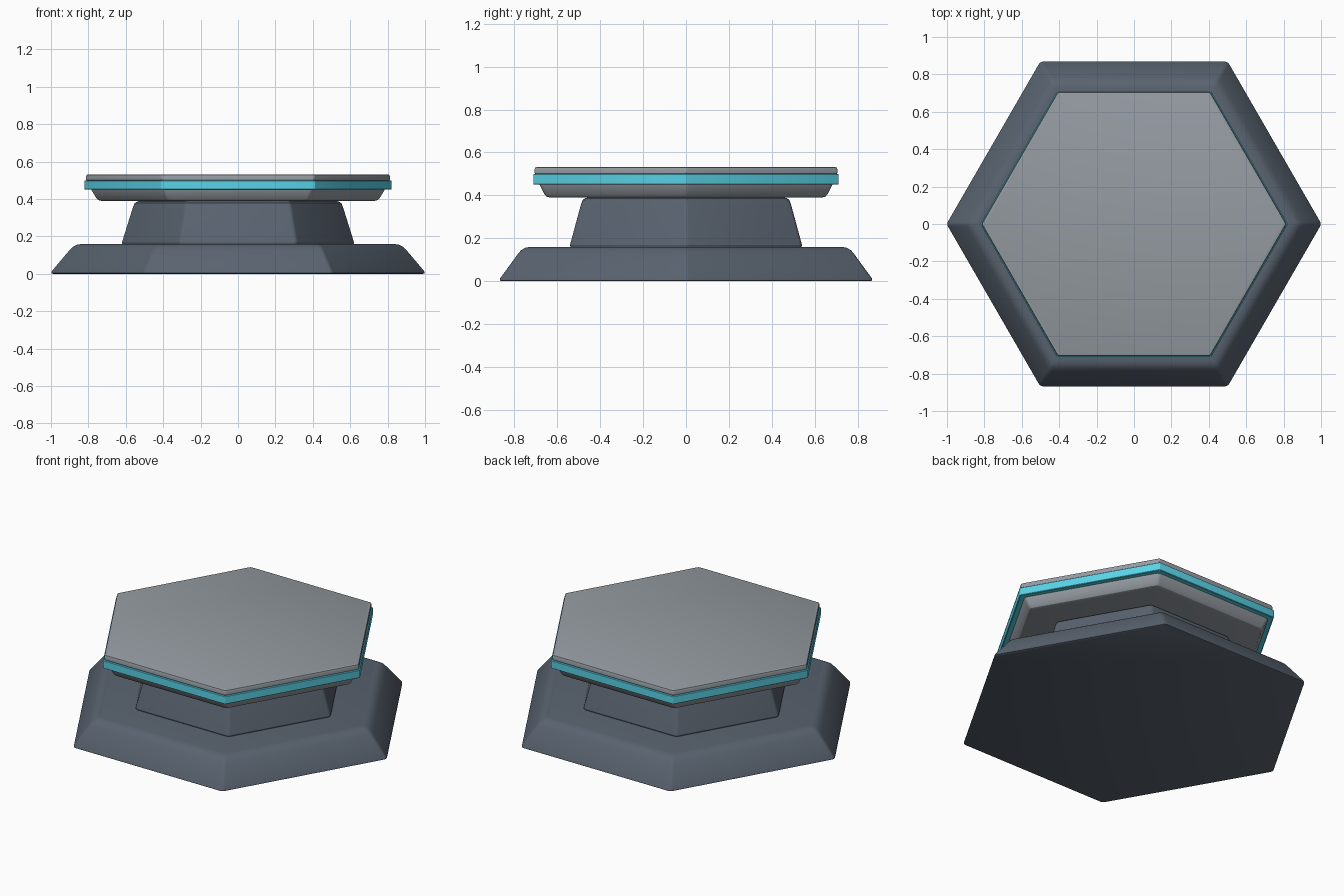
import bpy, bmesh
from math import cos, sin, radians

if "Cube" in bpy.data.objects:
    bpy.data.objects.remove(bpy.data.objects["Cube"])


def material(name, rgb):
    m = bpy.data.materials.new(name)
    m.diffuse_color = (*rgb, 1)
    m.use_nodes = True
    m.node_tree.nodes["Principled BSDF"].inputs["Base Color"].default_value = m.diffuse_color
    return m


slate = material("slate", (0.10, 0.125, 0.16))
grey = material("grey", (0.30, 0.33, 0.36))
cyan = material("cyan", (0.10, 0.65, 0.80))


def hex_loft(name, profile, corner, mat, segs=3):
    """Stack rounded hexagons; profile = (half width across flats, z)."""
    bm = bmesh.new()
    rings = []
    for a, z in profile:
        ring = []
        for k in range(6):
            t = radians(60 * k)
            d = (a - corner) / cos(radians(30))
            for s in range(segs + 1):
                u = t + radians(-30 + 60 * s / segs)
                ring.append(bm.verts.new((d * cos(t) + corner * cos(u),
                                          d * sin(t) + corner * sin(u), z)))
        rings.append(ring)
    n = len(rings[0])
    for lo, hi in zip(rings, rings[1:]):
        for i in range(n):
            j = (i + 1) % n
            bm.faces.new((lo[i], lo[j], hi[j], hi[i]))
    bm.faces.new(rings[0][::-1])
    bm.faces.new(rings[-1])
    me = bpy.data.meshes.new(name)
    bm.to_mesh(me)
    bm.free()
    me.materials.append(mat)
    ob = bpy.data.objects.new(name, me)
    bpy.context.collection.objects.link(ob)
    bpy.ops.object.select_all(action='DESELECT')
    ob.select_set(True)
    bpy.context.view_layer.objects.active = ob
    bpy.ops.object.shade_smooth_by_angle(angle=radians(30))
    return ob


# sloped foot
hex_loft("base", [(.860, 0), (.868, .004), (.866, .014), (.785, .125),
                  (.770, .143), (.751, .155), (.728, .16)], .025, slate)
# tapered pedestal
hex_loft("neck", [(.525, .15), (.538, .157), (.541, .168), (.489, .360),
                  (.482, .378), (.470, .387), (.455, .39)], .025, slate)
# underside of the platform
hex_loft("platform", [(.635, .39), (.650, .394), (.660, .405), (.683, .45),
                      (.690, .51)], .025, grey)
# coloured band around the rim
hex_loft("rim_band", [(.708, .45), (.712, .453), (.712, .497), (.708, .50)],
         .006, cyan, 2)
# top plate
hex_loft("top_plate", [(.700, .495), (.706, .505), (.706, .521), (.703, .529),
                       (.695, .532)], .015, grey)
